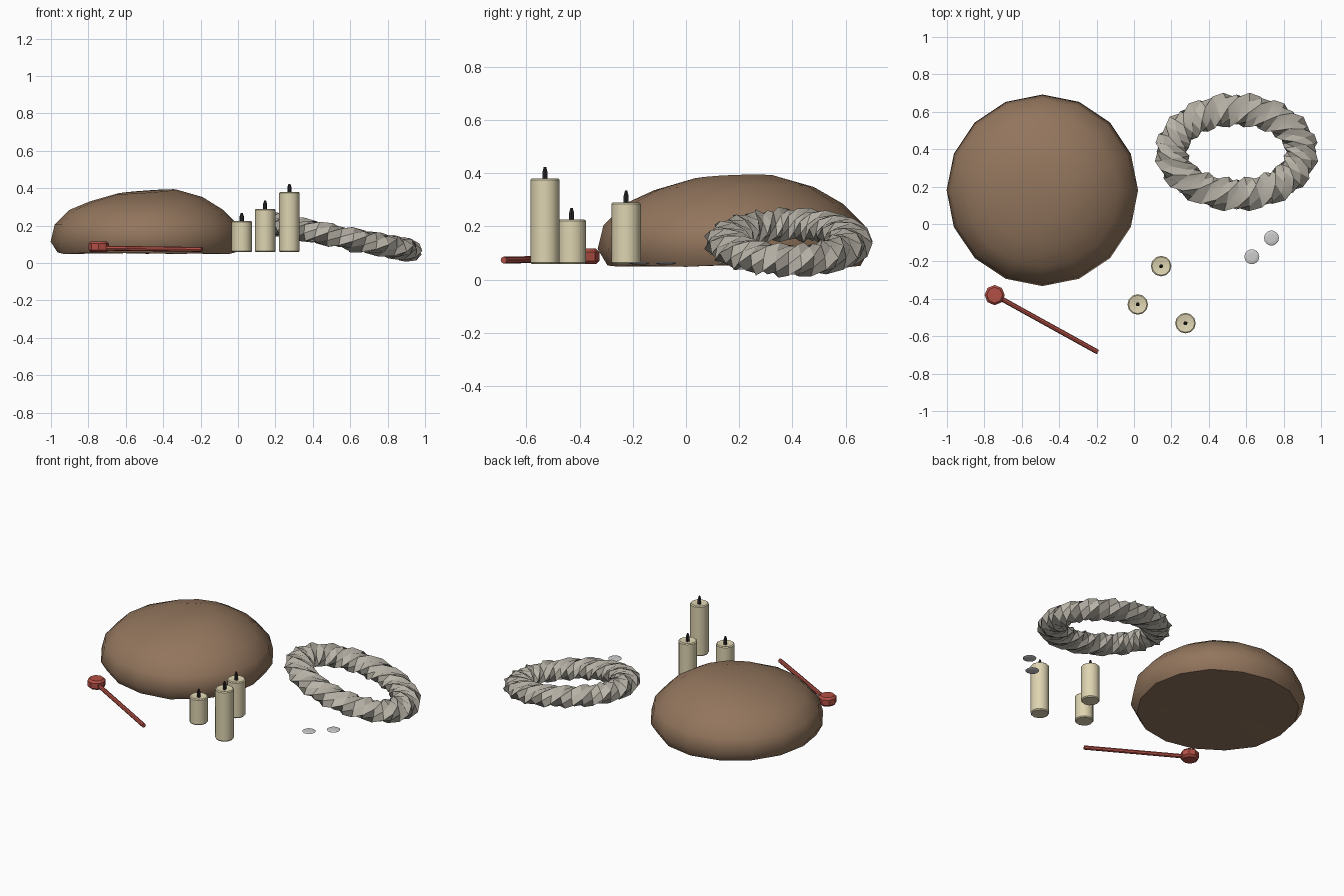
import bpy, bmesh, random
from math import sin, cos, pi, radians
from mathutils import Vector

random.seed(4)
if "Cube" in bpy.data.objects:
    bpy.data.objects.remove(bpy.data.objects["Cube"], do_unlink=True)


def material(name, color):
    m = bpy.data.materials.new(name)
    m.use_nodes = True
    m.diffuse_color = (*color, 1)
    bsdf = m.node_tree.nodes["Principled BSDF"]
    bsdf.inputs["Base Color"].default_value = (*color, 1)
    bsdf.inputs["Roughness"].default_value = 0.8
    return m


def finish(bm, name, mat, angle=35):
    bmesh.ops.recalc_face_normals(bm, faces=bm.faces)
    mesh = bpy.data.meshes.new(name)
    bm.to_mesh(mesh)
    bm.free()
    obj = bpy.data.objects.new(name, mesh)
    bpy.context.collection.objects.link(obj)
    if mat:
        mesh.materials.append(mat)
    bpy.ops.object.select_all(action='DESELECT')
    obj.select_set(True)
    bpy.context.view_layer.objects.active = obj
    bpy.ops.object.shade_smooth_by_angle(angle=radians(angle))
    return obj


def bridge(bm, a, b):
    n = len(a)
    for i in range(n):
        bm.faces.new((a[i], a[(i + 1) % n], b[(i + 1) % n], b[i]))


def lathe(name, profile, sides, center, mat, angle=35, lift=None):
    """Revolve (radius, z) pairs, closing both ends with a centre fan."""
    bm = bmesh.new()
    rings = []
    for r, z in profile:
        ring = []
        for i in range(sides):
            a = 2 * pi * i / sides
            dz = lift(r, z, a) if lift else 0
            ring.append(bm.verts.new((center[0] + r * cos(a),
                                      center[1] + r * sin(a), z + dz)))
        rings.append(ring)
    for a, b in zip(rings, rings[1:]):
        bridge(bm, a, b)
    for ring in (rings[0], rings[-1]):
        mid = sum((v.co for v in ring), Vector()) / sides
        tip = bm.verts.new(mid)
        for i in range(sides):
            bm.faces.new((ring[i], ring[(i + 1) % sides], tip))
    return finish(bm, name, mat, angle)


brown = material("brown_hide", (0.29, 0.18, 0.11))
cream = material("cream_wax", (0.73, 0.66, 0.44))
red = material("red_paint", (0.45, 0.08, 0.06))
rope = material("rope_grey", (0.48, 0.45, 0.39))
black = material("burnt_wick", (0.02, 0.02, 0.02))


# Cushion mound with a slightly uneven crown and base
def unevenness(r, z, a):
    if z > 0.33:
        return 0.013 * cos(a - 0.5)
    return random.uniform(-0.006, 0.006) if z < 0.07 else 0


lathe("mound", [(0.25, 0.055), (0.475, 0.053), (0.512, 0.115), (0.49, 0.205),
                (0.41, 0.285), (0.30, 0.342), (0.16, 0.382)],
      16, (-0.49, 0.18), brown, 50, unevenness)

# Oval ring of twisted rope, leaning down to one side
bm = bmesh.new()
segments, sides, twists = 40, 8, 4
loops = []
for i in range(segments):
    t = 2 * pi * i / segments
    outward = Vector((cos(t), sin(t), 0))
    path = Vector((0.355 * cos(t), 0.227 * sin(t), 0))
    loop = []
    for j in range(sides):
        p = 2 * pi * j / sides + twists * t
        bulge = 1.05 if j % 2 else 0.89
        # Strands keep an oval section while the lobes wind around it
        co = path + outward * 0.09 * bulge * cos(p)
        co.z = 0.062 * bulge * sin(p)
        loop.append(bm.verts.new(co))
    loops.append(loop)
for i in range(segments - 1):
    bridge(bm, loops[i], loops[i + 1])
shift = (twists * sides) % sides
bridge(bm, loops[-1], loops[0][shift:] + loops[0][:shift])
ring = finish(bm, "rope_ring", rope, 25)
ring.location = (0.548, 0.385, 0.14)
ring.rotation_euler = (0, radians(11), 0)

# Candles with wicks
candles = {"short": (0.02, -0.43, 0.225),
           "middle": (0.145, -0.225, 0.29),
           "tall": (0.275, -0.53, 0.38)}
for label, (x, y, top) in candles.items():
    lathe(label + "_candle", [(0.05, 0.058), (0.055, 0.064), (0.055, top - 0.005),
                              (0.049, top), (0.02, top - 0.006)],
          12, (x, y), cream)
    lathe(label + "_wick", [(0.011, top - 0.01), (0.011, top + 0.025),
                            (0.005, top + 0.044)], 6, (x, y), black)

# Mallet head and handle
lathe("mallet_head", [(0.042, 0.058), (0.054, 0.07), (0.054, 0.104),
                      (0.042, 0.116)], 8, (-0.745, -0.38), red)
start, end = Vector((-0.745, -0.38, 0.08)), Vector((-0.193, -0.685, 0.073))
handle = lathe("mallet_handle", [(0.013, 0), (0.013, (end - start).length)],
               8, (0, 0), red)
handle.location = start
handle.rotation_euler = (end - start).to_track_quat('Z', 'Y').to_euler()

# Flat round pebbles
for side, spot in (("left", (0.735, -0.075)), ("right", (0.63, -0.175))):
    lathe(side + "_pebble", [(0.02, 0.057), (0.033, 0.058), (0.04, 0.062),
                             (0.033, 0.066), (0.02, 0.067)], 14, spot, None, 80)
